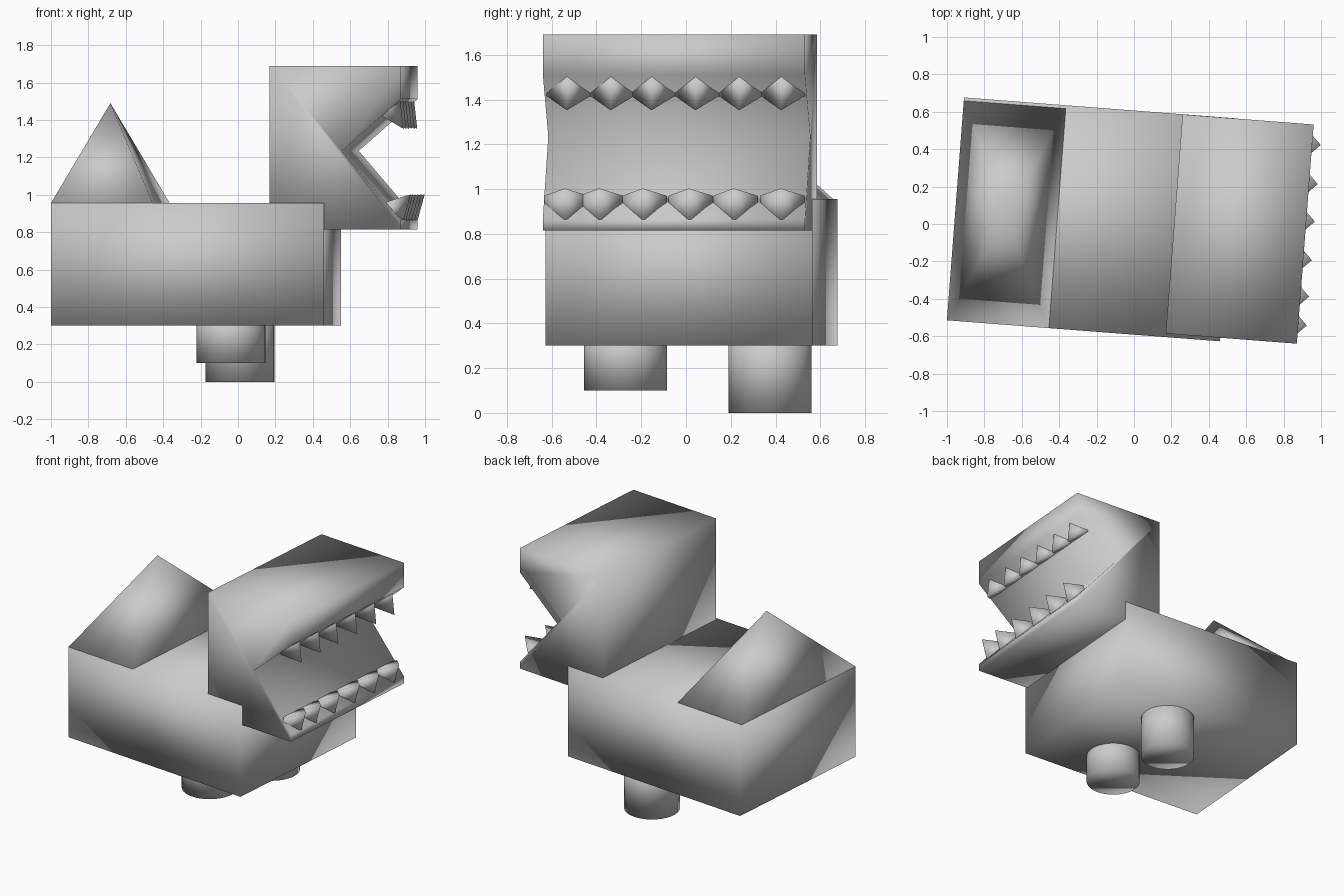
import bpy, bmesh, math
from mathutils import Matrix

if "Cube" in bpy.data.objects:
    bpy.data.objects.remove(bpy.data.objects["Cube"])

# The whole figure is turned slightly about the vertical axis
TURN = Matrix.Rotation(math.radians(-4.4), 4, 'Z')


def finish(name, bm):
    bmesh.ops.recalc_face_normals(bm, faces=bm.faces)
    me = bpy.data.meshes.new(name)
    bm.to_mesh(me)
    bm.free()
    me.transform(TURN)
    me.shade_smooth()
    ob = bpy.data.objects.new(name, me)
    bpy.context.collection.objects.link(ob)
    return ob


def extrude_profile(name, profile, y0, y1):
    """Side profile in (x, z) pushed through from y0 to y1."""
    bm = bmesh.new()
    face = bm.faces.new([bm.verts.new((x, y0, z)) for x, z in profile])
    ext = bmesh.ops.extrude_face_region(bm, geom=[face])
    moved = [g for g in ext['geom'] if isinstance(g, bmesh.types.BMVert)]
    bmesh.ops.translate(bm, verts=moved, vec=(0, y1 - y0, 0))
    return finish(name, bm)


def tooth(name, y, half, tip, slope, z_tip, root, z_root):
    """Diamond prism with one corner forward, slanted end at the tip."""
    bm = bmesh.new()
    plan = [(0, 0), (-half, half), (-2 * half, 0), (-half, -half)]
    end = [bm.verts.new((tip + dx, y + dy, z_tip + slope * dx)) for dx, dy in plan]
    base = [bm.verts.new((root + dx, y + dy, z_root)) for dx, dy in plan]
    bm.faces.new(end)
    bm.faces.new(base)
    for i in range(4):
        j = (i + 1) % 4
        bm.faces.new((end[i], end[j], base[j], base[i]))
    return finish(name, bm)


def leg(name, x, y, z0, z1, r=0.185):
    bm = bmesh.new()
    bmesh.ops.create_cone(bm, cap_ends=True, segments=32, radius1=r, radius2=r,
                          depth=z1 - z0,
                          matrix=TURN.inverted() @ Matrix.Translation((x, y, (z0 + z1) / 2)))
    return finish(name, bm)


# Body block
extrude_profile("body", [(-0.958, 0.3), (0.506, 0.3), (0.506, 0.955), (-0.958, 0.955)],
                -0.59, 0.605)

# Head with a wedge-shaped open mouth
extrude_profile("head", [(0.214, 0.815), (0.917, 0.815), (0.917, 0.865), (0.601, 1.235),
                         (0.917, 1.512), (0.917, 1.69), (0.214, 1.69)], -0.571, 0.604)

# Pyramid on the rear of the back
bm = bmesh.new()
base = [bm.verts.new((x, y, 0.955)) for x, y in
        ((-0.958, -0.59), (-0.411, -0.59), (-0.411, 0.587), (-0.958, 0.587))]
apex = bm.verts.new((-0.684, -0.002, 1.49))
bm.faces.new(base)
for i in range(4):
    bm.faces.new((base[i], base[(i + 1) % 4], apex))
finish("back_pyramid", bm)

# Rows of teeth
for i, y in enumerate((-0.47, -0.315, -0.12, 0.087, 0.288, 0.498)):
    tooth(f"lower_tooth_{i + 1}", y, 0.101, 0.963, 0.33, 1.003, 0.925, 0.865)
for i, y in enumerate((-0.463, -0.267, -0.084, 0.113, 0.309, 0.497)):
    tooth(f"upper_tooth_{i + 1}", y, 0.099, 0.923, -0.65, 1.352, 0.905, 1.512)

# Two stubby legs of different length
leg("front_leg", -0.038, -0.27, 0.1, 0.4)
leg("back_leg", 0.01, 0.375, 0.0, 0.4)
